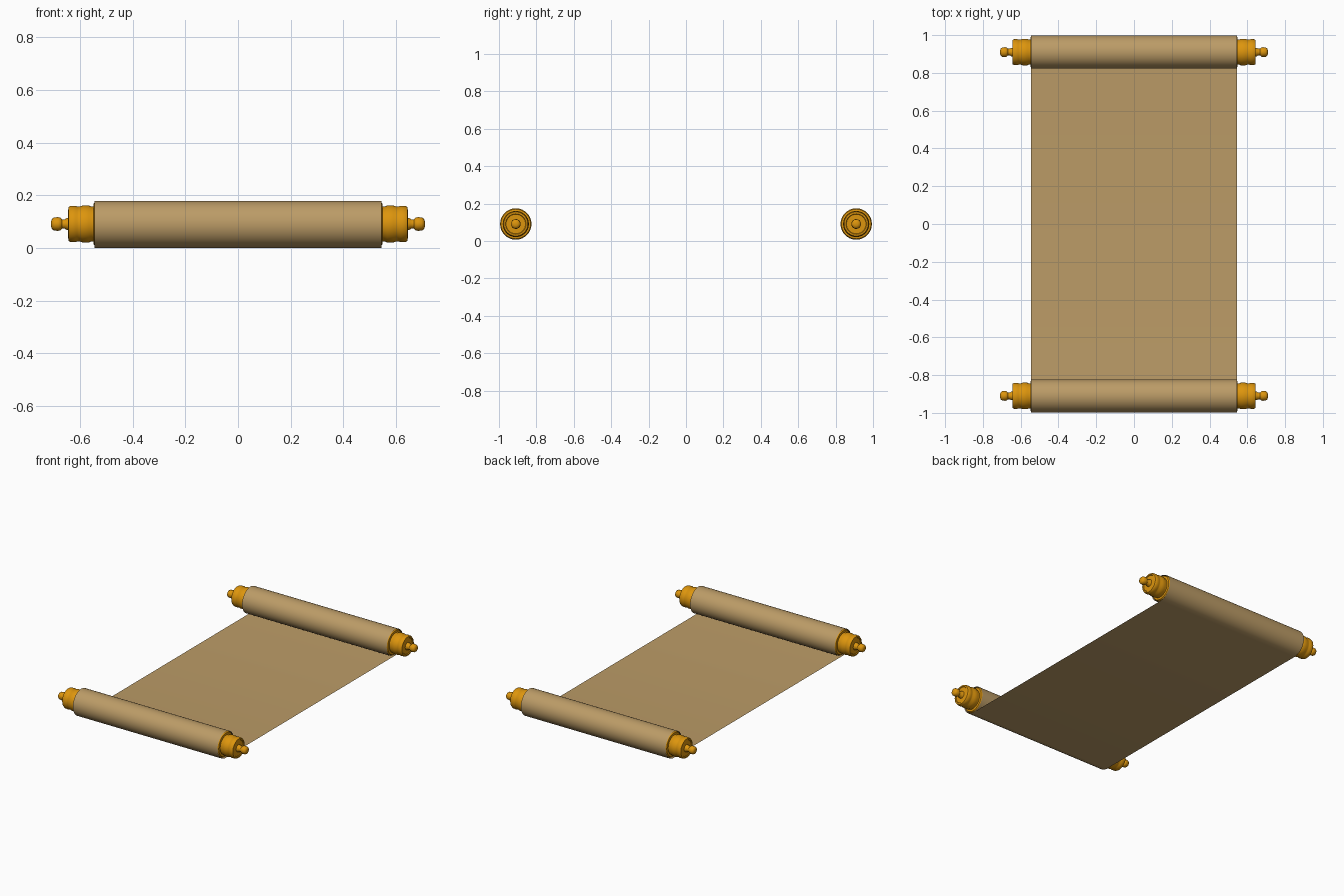
import bpy, bmesh, math

if "Cube" in bpy.data.objects:
    bpy.data.objects.remove(bpy.data.objects["Cube"])

def material(name, col):
    m = bpy.data.materials.new(name)
    m.diffuse_color = (*col, 1)
    m.use_nodes = True
    m.node_tree.nodes["Principled BSDF"].inputs["Base Color"].default_value = m.diffuse_color
    return m

PAPER = material("parchment tan", (0.50, 0.33, 0.135))
GOLD = material("amber gold", (0.72, 0.30, 0.004))
HALF_W, ROLL_Y, R = 0.545, 0.91, 0.09

def finish(name, bm, mat, angle):
    me = bpy.data.meshes.new(name)
    bm.to_mesh(me)
    bm.free()
    ob = bpy.data.objects.new(name, me)
    bpy.context.collection.objects.link(ob)
    me.materials.append(mat)
    bpy.ops.object.select_all(action='DESELECT')
    ob.select_set(True)
    bpy.context.view_layer.objects.active = ob
    bpy.ops.object.shade_smooth_by_angle(angle=math.radians(angle))
    return ob

# paper: one thin sheet whose ends coil up and inward around the rods
def coil():
    pts = []
    steps = 60
    for i in range(steps + 1):
        a = 2 * math.pi * 1.25 * i / steps
        r = R - 0.004 * i / steps
        pts.append((ROLL_Y + r * math.sin(a), R - r * math.cos(a)))
    return pts

right = coil()
profile = [(-y, z) for y, z in reversed(right)] + right
bm = bmesh.new()
rows = [[bm.verts.new((x, y, z)) for x in (-HALF_W, HALF_W)] for y, z in profile]
for a, b in zip(rows, rows[1:]):
    bm.faces.new((a[0], a[1], b[1], b[0]))
finish("parchment_sheet", bm, PAPER, 30)

# turned rod with flange, knob and finial: (x, radius) for one half
half = [(0.0, 0.03), (0.525, 0.03), (0.525, 0.084), (0.538, 0.084), (0.547, 0.079),
        (0.549, 0.066), (0.556, 0.066), (0.566, 0.070), (0.590, 0.070), (0.602, 0.066),
        (0.610, 0.066), (0.618, 0.069), (0.636, 0.068), (0.643, 0.064), (0.644, 0.055),
        (0.640, 0.052), (0.640, 0.024), (0.650, 0.022), (0.657, 0.018), (0.668, 0.018),
        (0.673, 0.024), (0.682, 0.026), (0.697, 0.025), (0.705, 0.020), (0.709, 0.010)]
SEG = 32

def rod(name, y):
    bm = bmesh.new()
    prof = [(-x, r) for x, r in reversed(half[1:])] + half[1:]
    rings = []
    for x, r in prof:
        rings.append([bm.verts.new((x, y + r * math.cos(2 * math.pi * k / SEG),
                                    R + 0.001 + r * math.sin(2 * math.pi * k / SEG)))
                      for k in range(SEG)])
    for a, b in zip(rings, rings[1:]):
        for k in range(SEG):
            n = (k + 1) % SEG
            bm.faces.new((a[k], a[n], b[n], b[k]))
    bm.faces.new(rings[0])
    bm.faces.new(rings[-1])
    bmesh.ops.recalc_face_normals(bm, faces=bm.faces)
    finish(name, bm, GOLD, 40)

rod("front_rod", -ROLL_Y)
rod("back_rod", ROLL_Y)
